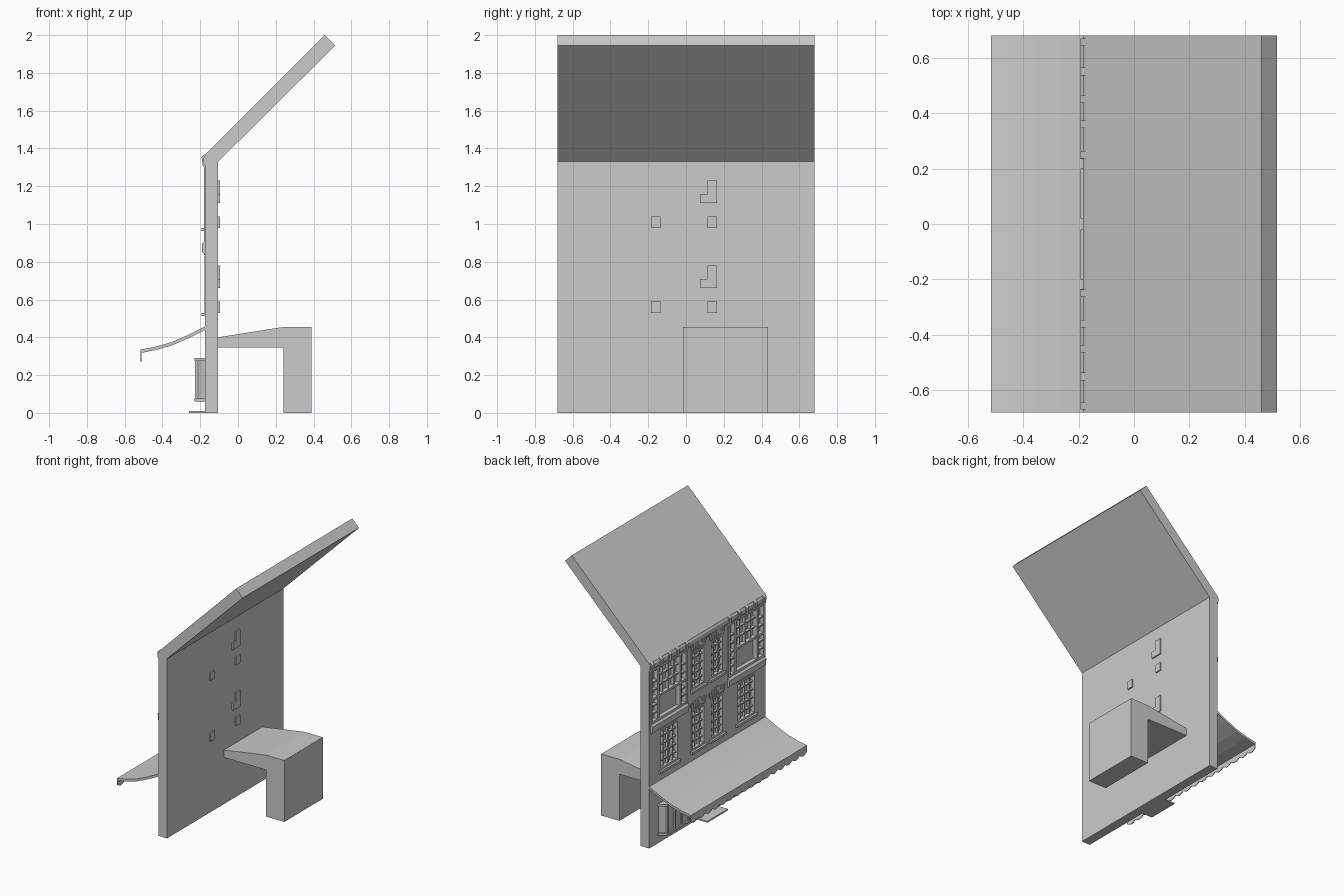
import bpy, bmesh, math

if "Cube" in bpy.data.objects:
    bpy.data.objects.remove(bpy.data.objects["Cube"])

FACE = -0.175   # plane of the street facade
BACK = -0.105   # rear plane of the facade wall


def make(name, prisms):
    """One object from prisms: (profile, axis, start, end)."""
    bm = bmesh.new()
    for pts, axis, a, b in prisms:
        def at(p, t):
            return (p[0], t, p[1]) if axis == 'Y' else (t, p[0], p[1])
        lo = [bm.verts.new(at(p, a)) for p in pts]
        hi = [bm.verts.new(at(p, b)) for p in pts]
        bm.faces.new(lo)
        bm.faces.new(hi[::-1])
        n = len(pts)
        for i in range(n):
            j = (i + 1) % n
            bm.faces.new((lo[i], hi[i], hi[j], lo[j]))
    bmesh.ops.recalc_face_normals(bm, faces=bm.faces)
    me = bpy.data.meshes.new(name)
    bm.to_mesh(me)
    bm.free()
    ob = bpy.data.objects.new(name, me)
    bpy.context.collection.objects.link(ob)
    return ob


def box(x0, x1, y0, y1, z0, z1):
    return ([(x0, z0), (x1, z0), (x1, z1), (x0, z1)], 'Y', y0, y1)


def both(boxes):
    """Mirror boxes across y = 0."""
    return boxes + [(p, ax, -b, -a) for p, ax, a, b in boxes]


# openings: y0, y1, z0, z1, columns, rows
sashes = [(0.03, 0.19, 0.98, 1.26, 3, 5), (0.03, 0.19, 0.53, 0.83, 3, 5),
          (0.34, 0.56, 0.53, 0.83, 4, 5)]
bay = (0.25, 0.66, 0.91, 1.31)
openings = [s[:4] for s in sashes] + [bay]

# main wall with recessed openings
wall = make("facade_wall", [box(FACE, BACK, -0.68, 0.68, 0, 1.33)])
cuts = both([box(FACE - 0.05, FACE + 0.025, *o) for o in openings])
cuts.append(box(FACE - 0.05, FACE + 0.025, -0.08, 0.08, 0.012, 0.32))
cutter = make("opening_cutter", cuts)
cutter.hide_render = True
mod = wall.modifiers.new("openings", 'BOOLEAN')
mod.operation = 'DIFFERENCE'
mod.solver = 'EXACT'
mod.object = cutter
bpy.context.view_layer.objects.active = wall
bpy.ops.object.modifier_apply(modifier=mod.name)
bpy.data.objects.remove(cutter)

# sloped roof slab
make("roof", [([(FACE, 1.33), (BACK, 1.33), (0.515, 1.945), (0.46, 2.0),
                (FACE, 1.365)], 'Y', -0.68, 0.68)])

# sash windows: frame, glazing bars and sill
bars, sills = [], []
for y0, y1, z0, z1, cols, rows in sashes:
    xf, xg, e = FACE - 0.002, FACE + 0.026, 0.014
    bars += [box(xf, xg, y0, y0 + e, z0, z1), box(xf, xg, y1 - e, y1, z0, z1),
             box(xf, xg, y0, y1, z0, z0 + e), box(xf, xg, y0, y1, z1 - e, z1)]
    for i in range(1, cols):
        y = y0 + (y1 - y0) * i / cols
        bars.append(box(FACE + 0.008, xg, y - 0.004, y + 0.004, z0, z1))
    for i in range(1, rows):
        z = z0 + (z1 - z0) * i / rows
        bars.append(box(FACE + 0.008, xg, y0, y1, z - 0.004, z + 0.004))
    sills.append(box(FACE - 0.017, FACE + 0.025, y0 - 0.01, y1 + 0.01,
                     z0 - 0.018, z0))
make("sash_bars", both(bars))
make("window_sills", both(sills))

# fan of lintel bricks above the central and upper windows
fan = []
for c, half, zb, zt in [(0.11, 0.08, 1.265, 1.33), (0.11, 0.08, 0.835, 0.9)]:
    n = 7
    for i in range(n):
        a, b = (-1 + 2 * i / n) * half, (-1 + 2 * (i + 0.85) / n) * half
        top = zt - 0.02 * abs(a + b) / (2 * half)
        pts = [(c + a, zb), (c + b, zb), (c + b * 1.2, top), (c + a * 1.2, top)]
        fan.append((pts, 'X', FACE - 0.006, FACE + 0.005))
        fan.append(([(-y, z) for y, z in pts], 'X', FACE - 0.006, FACE + 0.005))
make("lintel_bricks", fan)

# timber framed upper bays: posts, rails and small panel bars
timber = []
y0, y1, z0, z1 = bay
for y in (y0, 0.32, 0.58, y1):
    timber.append(box(FACE - 0.006, FACE + 0.026, y - 0.01, y + 0.01, z0, z1))
for y in (0.385, 0.45, 0.515):
    timber.append(box(FACE + 0.004, FACE + 0.026, y - 0.004, y + 0.004, 1.09, z1))
for z in (z0 + 0.008, 1.09, z1 - 0.008):
    timber.append(box(FACE - 0.005, FACE + 0.026, y0, y1, z - 0.008, z + 0.008))
for z in (0.98, 1.035, 1.15, 1.21):
    for a, b in ((y0, 0.32), (0.58, y1)):
        timber.append(box(FACE, FACE + 0.026, a, b, z - 0.005, z + 0.005))
for z in (1.165, 1.235):
    timber.append(box(FACE + 0.004, FACE + 0.026, 0.32, 0.58, z - 0.004, z + 0.004))
make("bay_timbers", both(timber))

# sloped boards under the bays and eaves trim with brackets
board = [(FACE, 0.84), (FACE - 0.015, 0.85), (FACE - 0.017, 0.895), (FACE, 0.912)]
make("bay_boards", both([(board, 'Y', 0.235, 0.665)]))
eave = [(FACE, 1.31), (FACE - 0.008, 1.32), (FACE - 0.008, 1.35), (FACE, 1.362)]
make("eaves_trim", [(eave, 'Y', -0.68, 0.68)])
bracket = [(FACE, 1.29), (FACE - 0.012, 1.31), (FACE - 0.018, 1.355), (FACE, 1.37)]
make("eaves_brackets", both([(bracket, 'Y', y - 0.014, y + 0.014)
                             for y in (0.25, 0.36, 0.45, 0.55, 0.655)]))

# curved awning sheet
top = [(FACE, 0.457), (-0.265, 0.412), (-0.35, 0.375), (-0.43, 0.352), (-0.515, 0.335)]
make("awning", [(top + [(x, z - 0.018) for x, z in top[::-1]], 'Y', -0.68, 0.68)])

# scalloped awning valance
N, SEG = 16, 5
edge = []
for i in range(N * SEG + 1):
    y = -0.68 + 1.36 * i / (N * SEG)
    edge.append((y, 0.288 - 0.018 * math.sin(math.pi * (i % SEG) / SEG)))
make("awning_valance", [([(0.68, 0.325), (-0.68, 0.325)] + edge, 'X', -0.515, -0.51)])

# canted shop windows below the awning
XB = FACE - 0.05


def plan(za, zb, g):
    """Canted plan ring in x,y between two heights."""
    return [(FACE, 0.17 - g), (XB - g, 0.205 - g), (XB - g, 0.54 + g), (FACE, 0.575 + g)], za, zb


for side in (1, -1):
    bm = bmesh.new()
    for pts, za, zb in (plan(0.06, 0.075, 0.006), plan(0.075, 0.275, -0.006),
                        plan(0.275, 0.29, 0.006)):
        lo = [bm.verts.new((x, side * y, za)) for x, y in pts]
        f = bm.faces.new(lo)
        up = bmesh.ops.extrude_face_region(bm, geom=[f])
        bmesh.ops.translate(bm, vec=(0, 0, zb - za), verts=[
            v for v in up["geom"] if isinstance(v, bmesh.types.BMVert)])
    bmesh.ops.recalc_face_normals(bm, faces=bm.faces)
    name = "shop_window_left" if side == 1 else "shop_window_right"
    me = bpy.data.meshes.new(name)
    bm.to_mesh(me)
    bm.free()
    bpy.context.collection.objects.link(bpy.data.objects.new(name, me))
make("shop_window_posts", both([box(XB - 0.003, XB + 0.012, y - 0.007, y + 0.007, 0.07, 0.28)
                                for y in (0.212, 0.29, 0.37, 0.45, 0.533)]))

# entrance door panels and step
make("door_panels", both([box(FACE + 0.015, FACE + 0.027, 0.012, 0.065, a, b)
                          for a, b in ((0.03, 0.13), (0.15, 0.29))]))
make("door_step", [box(-0.26, FACE, -0.12, 0.12, 0, 0.01)])

# rear window backs poking through the wall
backs = []
for dz in (0, 0.45):
    backs += [box(BACK - 0.01, -0.095, -0.185, -0.135, 0.53 + dz, 0.59 + dz),
              box(BACK - 0.01, -0.095, 0.115, 0.165, 0.53 + dz, 0.59 + dz),
              box(BACK - 0.01, -0.095, 0.115, 0.165, 0.66 + dz, 0.78 + dz),
              box(BACK - 0.01, -0.095, 0.075, 0.115, 0.66 + dz, 0.71 + dz)]
make("rear_window_blocks", backs)

# rear passage block with sloping top
make("rear_block", [([(BACK, 0.40), (0.24, 0.455), (0.39, 0.455), (0.39, 0),
                      (0.24, 0), (0.24, 0.345), (BACK, 0.345)], 'Y', -0.015, 0.435)])
